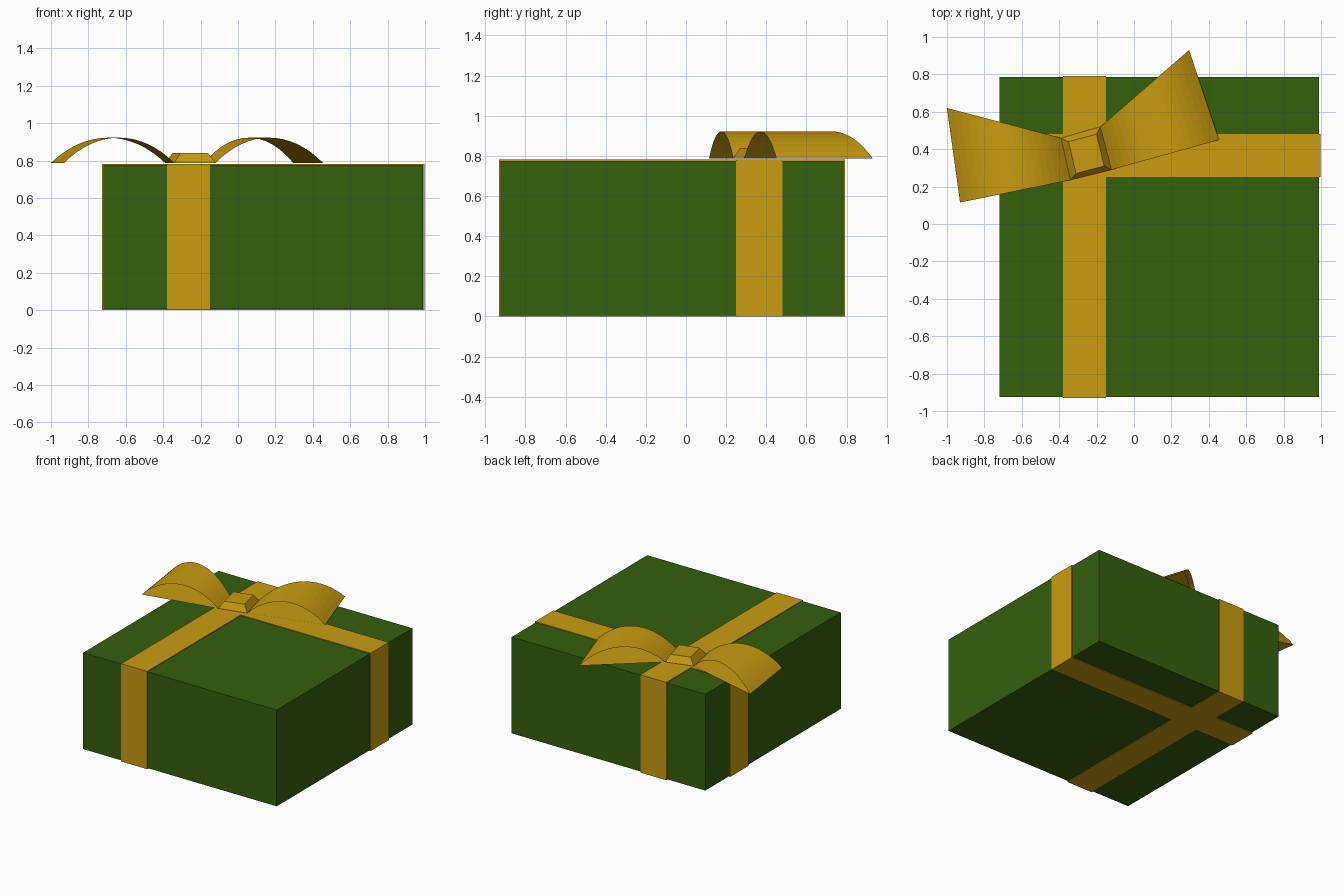
import bpy
import math
from mathutils import Vector

default = bpy.data.objects.get("Cube")
if default:
    bpy.data.objects.remove(default, do_unlink=True)


def make_material(name, colour):
    mat = bpy.data.materials.new(name)
    mat.use_nodes = True
    mat.diffuse_color = (*colour, 1)
    bsdf = next(n for n in mat.node_tree.nodes if n.type == "BSDF_PRINCIPLED")
    bsdf.inputs["Base Color"].default_value = (*colour, 1)
    return mat


green = make_material("wrapping green", (0.036, 0.115, 0.004))
gold = make_material("ribbon gold", (0.59, 0.335, 0.005))


def make_mesh(name, verts, faces, mat):
    mesh = bpy.data.meshes.new(name)
    mesh.from_pydata(verts, [], faces)
    mesh.materials.append(mat)
    mesh.update()
    obj = bpy.data.objects.new(name, mesh)
    bpy.context.collection.objects.link(obj)
    return obj


def make_frustum(name, base, top, z0, z1, mat):
    """Solid between two four-cornered outlines, counter-clockwise from above."""
    verts = [(x, y, z0) for x, y in base] + [(x, y, z1) for x, y in top]
    sides = [(i, (i + 1) % 4, (i + 1) % 4 + 4, i + 4) for i in range(4)]
    return make_mesh(name, verts, [(3, 2, 1, 0), (4, 5, 6, 7)] + sides, mat)


def make_box(name, x0, x1, y0, y1, z0, z1, mat):
    outline = [(x0, y0), (x1, y0), (x1, y1), (x0, y1)]
    return make_frustum(name, outline, outline, z0, z1, mat)


# Box and the two bands wrapped round it
LEFT, RIGHT, FRONT, BACK, TOP = -0.72, 0.99, -0.925, 0.785, 0.775
LIFT = 0.006
make_box("gift_box", LEFT, RIGHT, FRONT, BACK, LIFT, TOP, green)
make_box("ribbon_front_to_back", -0.38, -0.15, FRONT - LIFT, BACK + LIFT,
         0, TOP + LIFT, gold)
make_box("ribbon_side_to_side", LEFT - LIFT, RIGHT + LIFT, 0.25, 0.48,
         0, TOP + LIFT, gold)

# Knot: a tapered block, turned with the bow
BOW_Z = 0.787
knot_base = [(-0.34, 0.235), (-0.12, 0.29), (-0.18, 0.52), (-0.39, 0.46)]
knot_top = [(-0.31, 0.27), (-0.16, 0.31), (-0.20, 0.48), (-0.35, 0.44)]
make_frustum("bow_knot", knot_base, knot_top, BOW_Z, 0.84, gold)


# Bow loops: an arched strip over a flat strip, open at both sides
def make_loop(name, inner, outer, height=0.135, steps=16):
    """inner and outer each hold the two end points of a strip edge."""
    verts, faces = [], []
    half = math.atan(2 * height) * 2
    for i in range(steps + 1):
        a = half * (2 * i / steps - 1)
        t = 0.5 + 0.5 * math.sin(a) / math.sin(half)
        rise = height * (math.cos(a) - math.cos(half)) / (1 - math.cos(half))
        for p, q in zip(inner, outer):
            x, y = Vector(p).lerp(Vector(q), t)
            verts.append((x, y, BOW_Z + rise))
    for i in range(0, 2 * steps, 2):
        faces.append((i, i + 2, i + 3, i + 1))
    faces.append((0, 1, 2 * steps + 1, 2 * steps))
    return make_mesh(name, verts, faces, gold)


make_loop("bow_loop_left", (knot_base[1], knot_base[2]),
          ((0.455, 0.45), (0.295, 0.93)))
make_loop("bow_loop_right", (knot_base[3], knot_base[0]),
          ((-1.0, 0.62), (-0.93, 0.115)))
